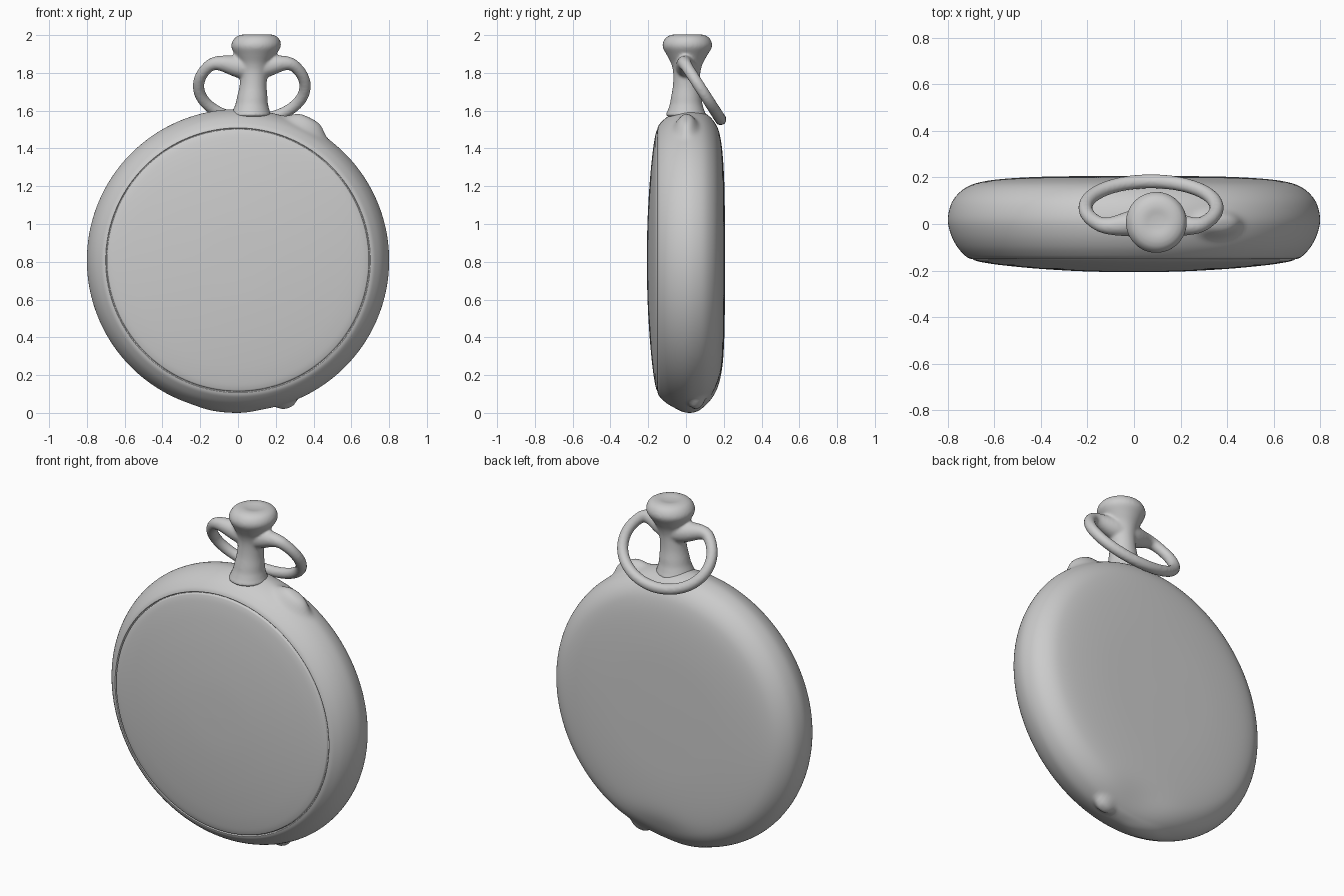
import bpy, bmesh, math
from mathutils import Vector

if "Cube" in bpy.data.objects:
    bpy.data.objects.remove(bpy.data.objects["Cube"])


def new_object(name, bm):
    bmesh.ops.recalc_face_normals(bm, faces=bm.faces)
    me = bpy.data.meshes.new(name)
    bm.to_mesh(me)
    bm.free()
    me.shade_smooth()
    ob = bpy.data.objects.new(name, me)
    bpy.context.collection.objects.link(ob)
    return ob


def smooth_profile(pts, steps):
    """Catmull-Rom through the given (radius, height) points."""
    p = [Vector(q) for q in pts]
    p = [p[0]] + p + [p[-1]]
    out = []
    for a, b, c, d in zip(p, p[1:], p[2:], p[3:]):
        for i in range(steps):
            t = i / steps
            out.append(0.5 * (2 * b + (c - a) * t + (2 * a - 5 * b + 4 * c - d) * t * t
                              + (3 * b - a - 3 * c + d) * t ** 3))
    return out + [p[-1]]


def bridge(bm, rings, closed=False):
    n = len(rings[0])
    pairs = list(zip(rings, rings[1:])) + ([(rings[-1], rings[0])] if closed else [])
    for r0, r1 in pairs:
        for i in range(n):
            j = (i + 1) % n
            bm.faces.new((r0[i], r0[j], r1[j], r1[i]))


def lathe(bm, profile, segs, place):
    """Revolve (radius, height); the first and last points lie on the axis."""
    rings = [[bm.verts.new(place(r * math.cos(2 * math.pi * i / segs),
                                 r * math.sin(2 * math.pi * i / segs), h))
              for i in range(segs)] for r, h in profile[1:-1]]
    bridge(bm, rings)
    for ring, (r, h) in ((rings[0], profile[0]), (rings[-1], profile[-1])):
        tip = bm.verts.new(place(0, 0, h))
        for i in range(segs):
            bm.faces.new((ring[i], ring[(i + 1) % segs], tip))


# Watch case: domed cover, fine groove, rounded rim and back
CZ = 0.808
cover = smooth_profile([(0, -.207), (.2, -.204), (.4, -.193), (.56, -.178),
                        (.65, -.165), (.685, -.156), (.692, -.151)], 5)
groove = [Vector(q) for q in ((.693, -.143), (.697, -.141))]
rim = smooth_profile([(.699, -.148), (.704, -.149), (.725, -.137), (.76, -.098),
                      (.787, -.045), (.8, .015), (.79, .075), (.765, .12),
                      (.72, .158), (.66, .18), (.56, .194), (.4, .203),
                      (.2, .206), (0, .207)], 6)
bm = bmesh.new()
lathe(bm, cover + groove + rim, 256, lambda x, z, y: (x, y, z + CZ))

# Soft swellings on the rim: (x, z direction, y, half length, half width, height)
bumps = [(.36, .71, 0, .10, .055, .045),
         (.255, -.75, .065, .055, .045, .03),
         (-.06, -.8, .02, .15, .07, .008)]
for v in bm.verts:
    x, y, z = v.co.x, v.co.y, v.co.z - CZ
    r = math.hypot(x, z)
    if r > .72:
        for bx, bz, by, length, width, height in bumps:
            d = math.remainder(math.atan2(z, x) - math.atan2(bz, bx), 2 * math.pi) * .8
            k = height * math.exp(-((d / length) ** 2 + ((y - by) / width) ** 2) ** 2)
            v.co.x += x / r * k
            v.co.z += z / r * k
    # shallow dent low on the back
    if y > .03:
        v.co.y -= .022 * math.exp(-((x - .08) / .2) ** 2 - ((z + .72) / .1) ** 2) * min(1, (y - .03) / .08)
new_object("watch_case", bm)

# Neck and crown, leaning slightly to the right
bm = bmesh.new()
neck = smooth_profile([(0, 1.56), (.1, 1.57), (.097, 1.60), (.086, 1.635), (.081, 1.67),
                       (.072, 1.73), (.072, 1.80), (.084, 1.85), (.108, 1.895),
                       (.13, 1.935), (.128, 1.965), (.108, 1.992), (.07, 2.004),
                       (.03, 1.999), (0, 1.997)], 4)
lathe(bm, neck, 48, lambda x, y, z: (x + .07 + (z - 1.6) * .075, y + (z - 1.6) * .02, z))

# Bow: tilted ring that thickens into shoulders where it meets the neck
centre, up = Vector((.073, .07, 1.73)), Vector((0, -.54, .84))
normal = Vector((1, 0, 0)).cross(up).normalized()


def bow_point(t):
    s = math.sin(t)
    return centre + Vector((.282 * math.cos(t), 0, 0)) + up * .21 * (s - 2.8 * max(0, s - .6) ** 2)


rings = []
for i in range(128):
    t = 2 * math.pi * i / 128
    side = (bow_point(t + .01) - bow_point(t - .01)).normalized().cross(normal)
    rad = .031 + .035 * max(0, math.sin(t)) ** 6
    rings.append([bm.verts.new(bow_point(t) + rad * (math.cos(a) * side + math.sin(a) * normal))
                  for a in (2 * math.pi * j / 16 for j in range(16))])
bridge(bm, rings, closed=True)
crown = new_object("crown_and_bow", bm)

# Fuse and soften the joins
mod = crown.modifiers.new("fuse", 'REMESH')
mod.mode = 'VOXEL'
mod.voxel_size = .008
mod.use_smooth_shade = True
mod = crown.modifiers.new("soften", 'SMOOTH')
mod.factor = .5
mod.iterations = 8
